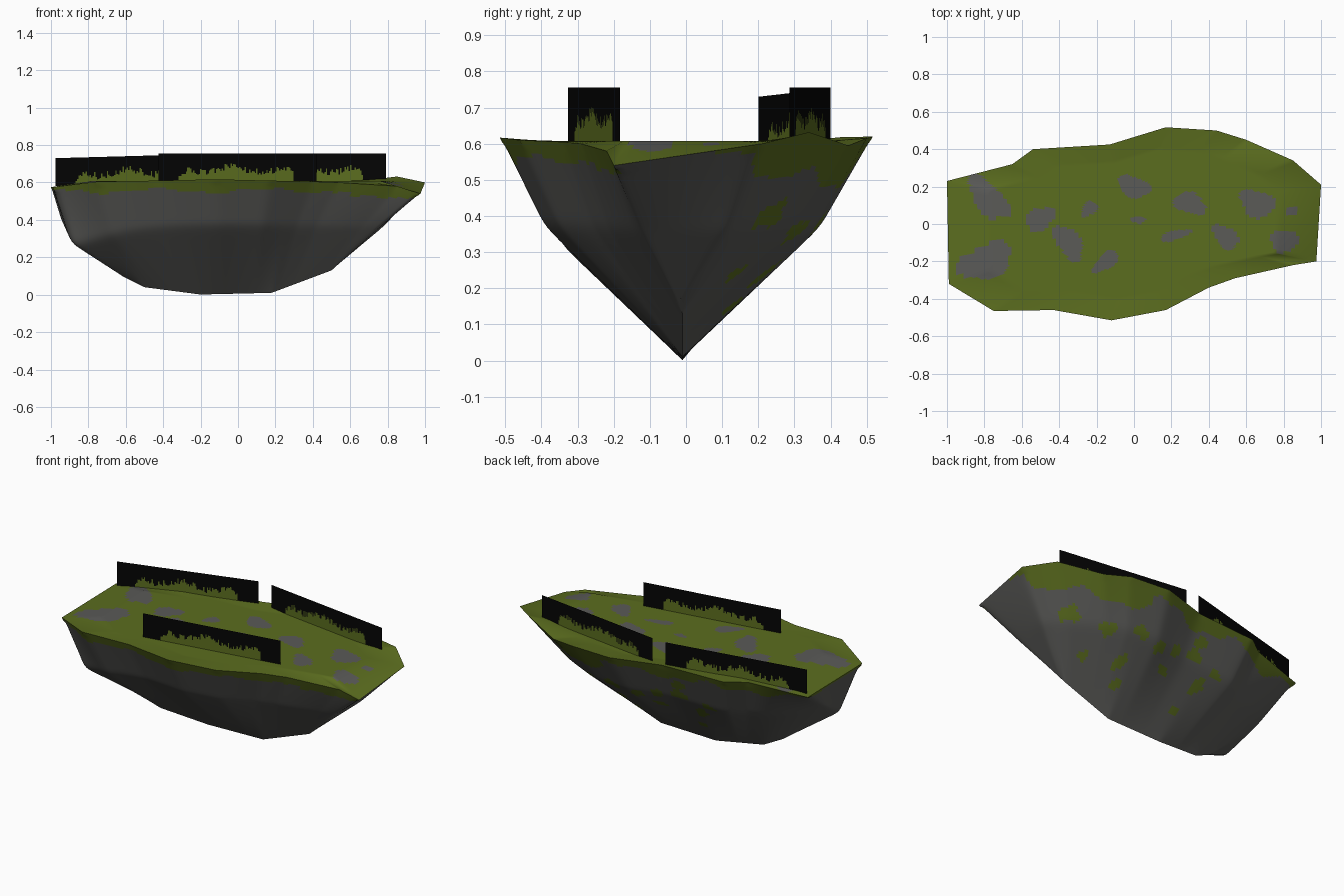
import bpy, bmesh, math, random
from mathutils import Vector

if "Cube" in bpy.data.objects:
    bpy.data.objects.remove(bpy.data.objects["Cube"])

random.seed(4)


def material(name, rgb):
    m = bpy.data.materials.new(name)
    m.diffuse_color = (*rgb, 1)
    m.use_nodes = True
    m.node_tree.nodes["Principled BSDF"].inputs["Base Color"].default_value = m.diffuse_color
    return m


GREEN = material("moss green", (0.105, 0.153, 0.0135))
GREY = material("rock grey", (0.103, 0.103, 0.097))
BLACK = material("sheet black", (0.0012, 0.0012, 0.0012))

# Rim of the island, seen from above
RIM = [(-1, .23, .575), (-.99, -.32, .575), (-.75, -.465, .605), (-.43, -.46, .61),
       (-.12, -.515, .617), (.17, -.46, .61), (.40, -.34, .605), (.54, -.29, .60),
       (.85, -.22, .58), (.975, -.20, .54), (1, .21, .60), (.85, .34, .632),
       (.60, .45, .595), (.44, .50, .615), (.17, .517, .62), (-.13, .425, .618),
       (-.54, .40, .612), (-.65, .32, .61)]
# Keel line under the island
KEEL = [(-.62, -.07, .10), (-.5, -.05, .04), (-.2, -.01, .001), (.18, -.01, .010),
        (.5, -.01, .13), (.55, -.02, .175)]

# Grey bare spots on the top: x, y, half length, half width, turn in degrees
SPOTS = [(-.78, .14, .15, .07, -50), (-.79, -.20, .15, .09, 20), (-.50, .03, .085, .06, 25),
         (-.35, -.10, .11, .06, -55), (-.24, .08, .05, .035, 40), (-.15, -.20, .08, .04, 40),
         (0, .20, .09, .055, -20), (.02, .02, .04, .02, 0), (.30, .11, .09, .055, -20),
         (.22, -.06, .085, .025, 15), (.49, -.07, .08, .05, -45), (.66, .11, .10, .07, -20),
         (.84, .07, .03, .03, 40), (.80, -.09, .075, .06, 0)]
# Moss patches on the back slope: x, z, half width
MOSS = [(.68, .40, .06), (.58, .225, .035), (.50, .235, .035), (.25, .15, .035),
        (.45, .36, .045), (.29, .24, .045), (.25, .38, .045), (.09, .35, .045),
        (0, .28, .035), (-.04, .38, .045), (-.27, .285, .055), (-.20, .145, .035),
        (-.52, .16, .035), (-.18, .41, .05), (-.2, .48, .05), (-.36, .36, .04)]


def keel_point(x):
    for a, b in zip(KEEL, KEEL[1:]):
        if x <= b[0]:
            break
    return Vector(a).lerp(Vector(b), (x - a[0]) / (b[0] - a[0]))


def slope(p, t):
    """Side point: rim (t=0), bulging belt (t=.5), keel (t=1)."""
    x, y, z = p
    wide = .76 if y < 0 else .72
    if x < 0:
        belt = Vector((.89 * x, wide * y, .37 - .05 * x ** 2))
        # at the left end the belt leans towards the front corner
        d = y + .32
        corner = Vector((.895 * x - .1 * d, -.26 + .42 * d, .26 + .27 * d))
        belt = belt.lerp(corner, x ** 6)
        keel = keel_point(.62 * x)
    else:
        belt = Vector((.775 * x, (wide - .16 * x ** 3) * y, .37 - .01 * x))
        keel = keel_point(.54 * x)
    return p.lerp(belt, 2 * t) if t < .5 else belt.lerp(keel, 2 * t - 1)


def top(p, s):
    """Point on the top: centre (s=0) to rim (s=1)."""
    edge = max(0, (s - .78) / .22)
    return Vector((p.x * s, p.y * s, .608 + (p.z - .608) * edge))


def is_bare(c):
    for x, y, a, b, deg in SPOTS:
        r = math.radians(deg)
        dx, dy = c.x - x, c.y - y
        u = (dx * math.cos(r) + dy * math.sin(r)) / a
        v = (dy * math.cos(r) - dx * math.sin(r)) / b
        wobble = 1 + .13 * math.sin(3 * math.atan2(v, u) + 9 * x)
        if math.hypot(u, v) < wobble:
            return True
    return False


def is_mossy(c):
    wave = .012 * math.sin(11 * c.x) + .006 * math.sin(29 * c.x + 1)
    if c.x > .8 and abs(c.y) < .19:
        return c.z > .575
    if c.x < -.93:
        return c.z > .56
    if c.y < 0:
        return c.z > (.515 if c.x > .6 else .555) + wave
    if c.z > (.55 if c.x < .25 else .50) + 2 * wave:
        return True
    return c.y > .5 * c.z and any(
        math.hypot((c.x - x) / a, (c.z - z) / (.65 * a))
        < 1 + .25 * math.sin(60 * c.x + 40 * c.z) for x, z, a in MOSS)


def new_object(name, bm, mats):
    mesh = bpy.data.meshes.new(name)
    bm.to_mesh(mesh)
    bm.free()
    for m in mats:
        mesh.materials.append(m)
    ob = bpy.data.objects.new(name, mesh)
    bpy.context.collection.objects.link(ob)
    return ob


# Island: fine grid over the top and the sides so colours follow the rules
SEG, TOP, SIDE = 16, 50, 40
rim = [Vector(a).lerp(Vector(b), k / SEG)
       for a, b in zip(RIM, RIM[1:] + RIM[:1]) for k in range(SEG)]
bm = bmesh.new()
rows = [[bm.verts.new(top(p, j / TOP)) for p in rim] for j in range(1, TOP + 1)]
rows += [[bm.verts.new(slope(p, j / SIDE)) for p in rim] for j in range(1, SIDE + 1)]
n = len(rim)
for j, (a, b) in enumerate(zip(rows, rows[1:])):
    for i in range(n):
        k = (i + 1) % n
        f = bm.faces.new((a[i], b[i], b[k], a[k]))
        c = f.calc_center_median()
        green = not is_bare(c) if j < TOP - 1 else is_mossy(c)
        f.material_index = 0 if green else 1
bm.faces.new(rows[0])
# soften the rock below the rim
side = [v for r in rows[TOP + 1:-2] for v in r]
for _ in range(8):
    bmesh.ops.smooth_vert(bm, verts=side, factor=.5, use_axis_x=True,
                          use_axis_y=True, use_axis_z=True)
bmesh.ops.remove_doubles(bm, verts=bm.verts, dist=1e-5)
island = new_object("floating_rock", bm, [GREEN, GREY])
bpy.context.view_layer.objects.active = island
island.select_set(True)
bpy.ops.object.shade_smooth_by_angle(angle=math.radians(40))


# Grass sheets: upright cards, ragged green blades below, black above
def grass_sheet(name, start, end, cols=110):
    bm = bmesh.new()
    a, b = Vector(start), Vector(end)
    high = Vector((0, 0, .15))
    for i in range(cols):
        u0, u1 = i / cols, (i + 1) / cols
        p, q = a.lerp(b, u0), a.lerp(b, u1)
        h = 0
        if .12 < u0 < .85:
            h = .38 + .1 * math.sin(17 * u0) + random.uniform(-.08, .18)
            h *= min(1, (u0 - .08) * 9, (.91 - u0) * 9)
        cuts = [0, h, 1] if h else [0, 1]
        for lo, hi in zip(cuts, cuts[1:]):
            f = bm.faces.new([bm.verts.new(v) for v in
                              (p + high * lo, q + high * lo, q + high * hi, p + high * hi)])
            f.material_index = 0 if h and lo == 0 else 1
    new_object(name, bm, [GREEN, BLACK])


grass_sheet("grass_front", (-.425, -.327, .605), (.42, -.183, .605))
grass_sheet("grass_back_left", (-.975, .20, .58), (-.14, .40, .603))
grass_sheet("grass_back_right", (-.05, .40, .605), (.79, .287, .605))
